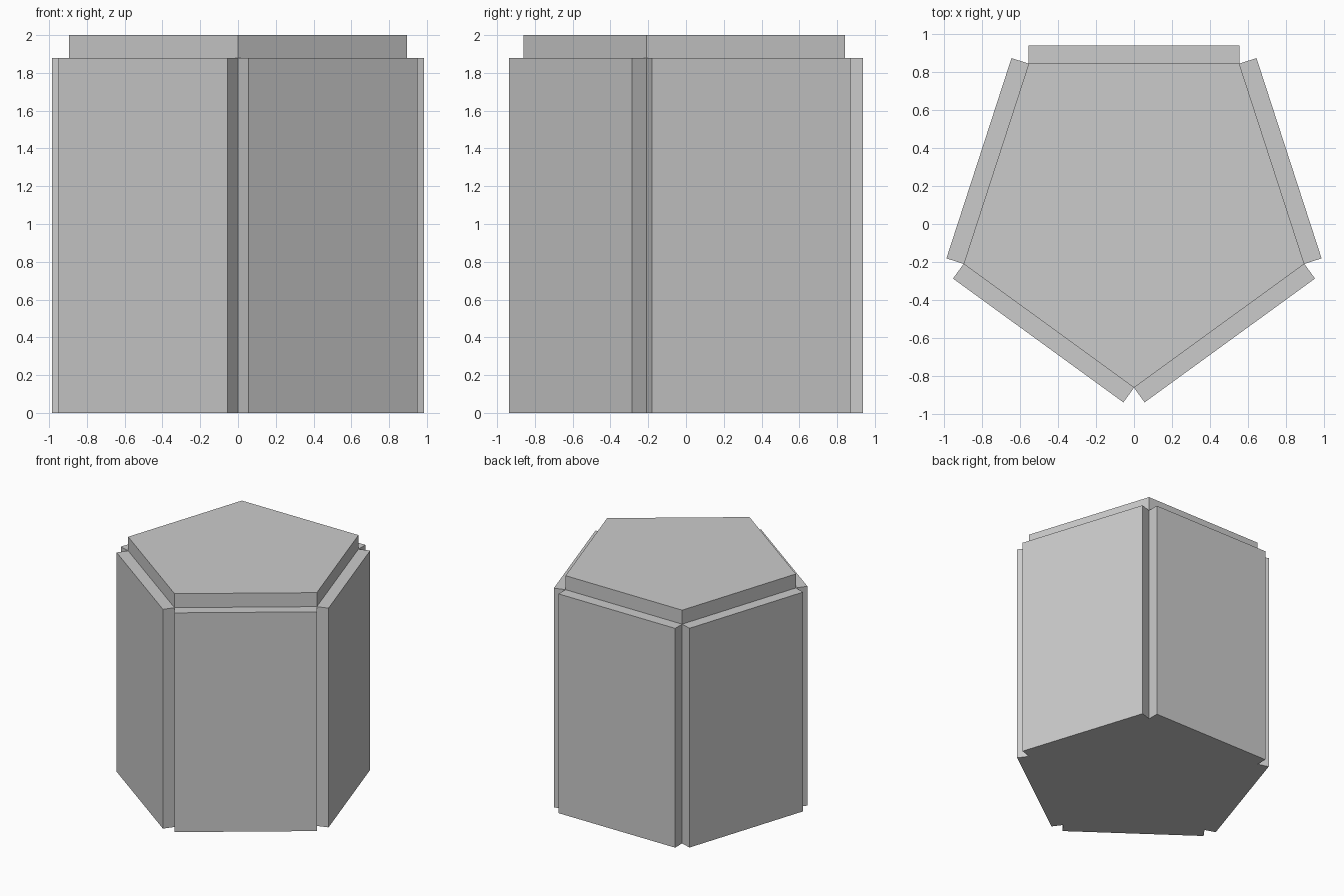
import bpy, bmesh, math

if "Cube" in bpy.data.objects:
    bpy.data.objects.remove(bpy.data.objects["Cube"])

R, T, CY = 0.941, 0.095, 0.081      # core radius, panel thickness, centring shift
PANEL_H, TOP = 1.88, 2.0

bm = bmesh.new()

# five-sided core: rings at the base, the panel top and the cap
rings = []
for z in (0, PANEL_H, TOP):
    ring = []
    for i in range(5):
        a = math.radians(-90 + 72 * i)
        ring.append(bm.verts.new((R * math.cos(a), R * math.sin(a) + CY, z)))
    rings.append(ring)
bm.faces.new(rings[0][::-1])
bm.faces.new(rings[2])

sides = []
for k in range(2):
    for i in range(5):
        j = (i + 1) % 5
        f = bm.faces.new((rings[k][i], rings[k][j], rings[k + 1][j], rings[k + 1][i]))
        if k == 0:
            sides.append(f)

# raised side panels: push each lower side straight out
bm.normal_update()
for f in bmesh.ops.extrude_discrete_faces(bm, faces=sides)["faces"]:
    f.normal_update()
    bmesh.ops.translate(bm, verts=f.verts[:], vec=f.normal * T)
bm.normal_update()

mesh = bpy.data.meshes.new("panelled_pentagon_column")
bm.to_mesh(mesh)
bm.free()
bpy.context.collection.objects.link(
    bpy.data.objects.new("panelled_pentagon_column", mesh))
